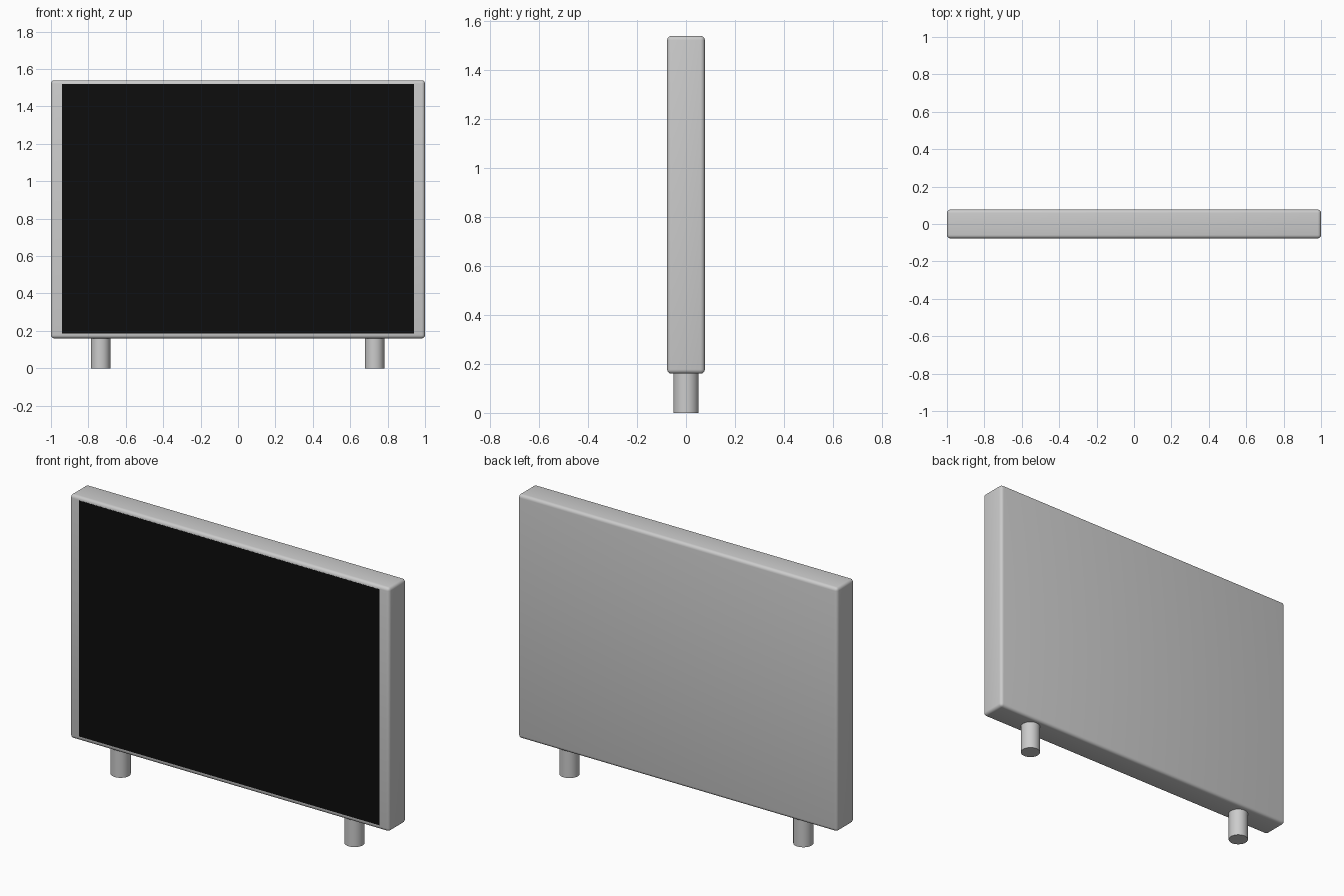
import bpy, math

if "Cube" in bpy.data.objects:
    bpy.data.objects.remove(bpy.data.objects["Cube"])


def box(name, size, loc, bevel=0.0, segments=3):
    bpy.ops.mesh.primitive_cube_add(size=1, location=loc)
    ob = bpy.context.object
    ob.name = name
    ob.scale = size
    bpy.ops.object.transform_apply(location=False, rotation=False, scale=True)
    if bevel:
        mod = ob.modifiers.new("rounded_edges", 'BEVEL')
        mod.width, mod.segments = bevel, segments
        bpy.ops.object.modifier_apply(modifier=mod.name)
    bpy.ops.object.shade_smooth_by_angle(angle=math.radians(35))
    return ob


def colour(ob, name, rgb):
    mat = bpy.data.materials.new(name)
    mat.diffuse_color = (*rgb, 1)
    mat.use_nodes = True
    mat.node_tree.nodes["Principled BSDF"].inputs["Base Color"].default_value = mat.diffuse_color
    ob.data.materials.append(mat)


# Panel housing with softly rounded edges
box("housing", (2.0, 0.154, 1.38), (0, 0, 0.85), 0.018, 4)

# Dark screen, practically flush with the front
screen = box("screen", (1.88, 0.01, 1.335), (0, -0.073, 0.8525))
colour(screen, "screen_black", (0.004, 0.004, 0.004))

# Round feet, slightly sunk into the housing
for side, x in (("left", -0.735), ("right", 0.73)):
    bpy.ops.mesh.primitive_cylinder_add(vertices=32, radius=0.052, depth=0.17,
                                        location=(x, 0, 0.085))
    foot = bpy.context.object
    foot.name = side + "_foot"
    bpy.ops.object.shade_smooth_by_angle(angle=math.radians(35))
